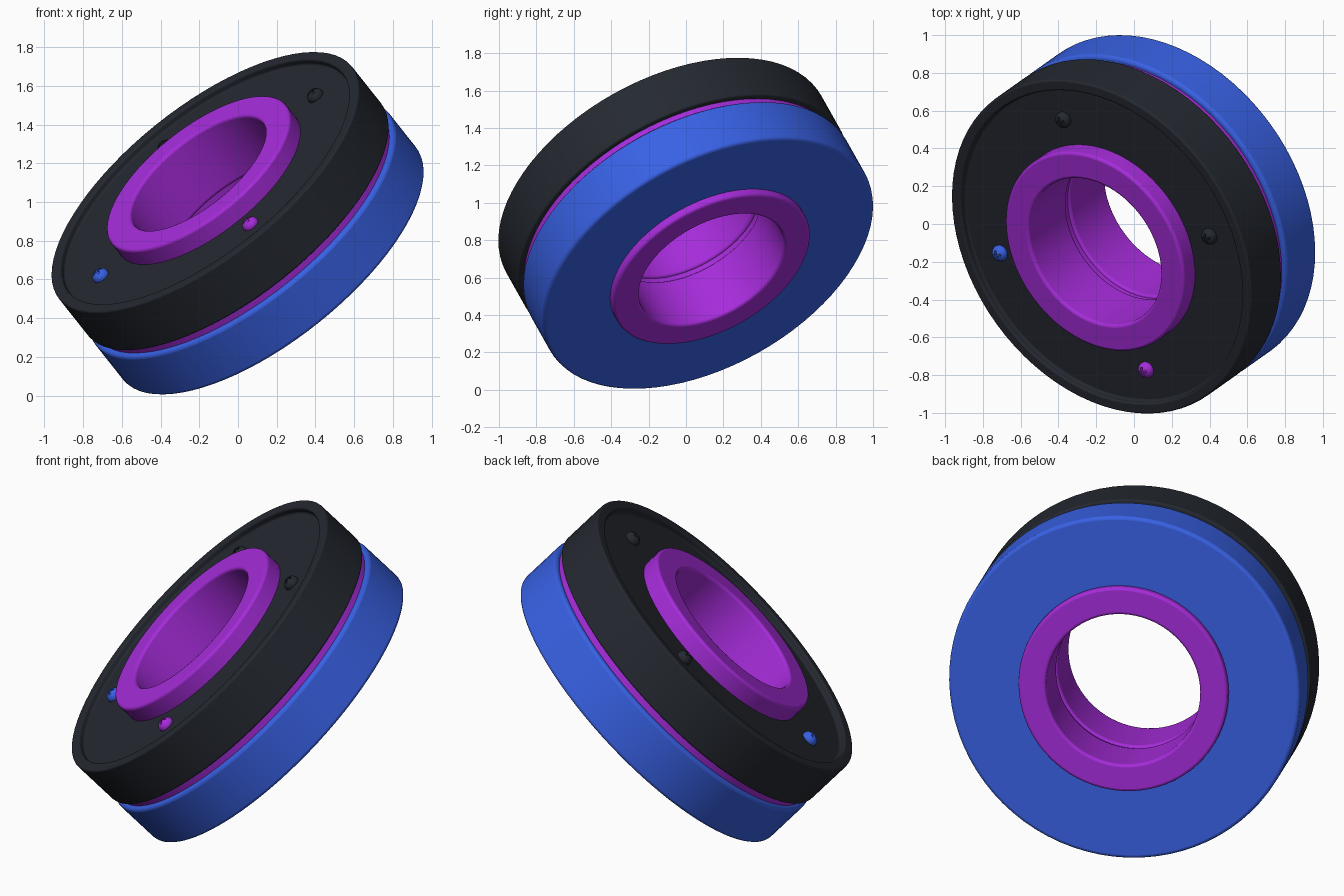
import bpy, bmesh, math
from mathutils import Vector, Matrix

if "Cube" in bpy.data.objects:
    bpy.data.objects.remove(bpy.data.objects["Cube"])

# Shared tilted axis of the whole wheel
AXIS = Vector((-0.569, -0.403, 0.717)).normalized()
ROT = Vector((0, 0, 1)).rotation_difference(AXIS).to_matrix().to_4x4()
PLACE = Matrix.Translation((0, 0, 0.888)) @ ROT


def material(name, rgb):
    m = bpy.data.materials.new(name)
    m.diffuse_color = (*rgb, 1)
    m.use_nodes = True
    m.node_tree.nodes["Principled BSDF"].inputs["Base Color"].default_value = m.diffuse_color
    return m


BLACK = material("black", (0.018, 0.022, 0.03))
BLUE = material("blue", (0.04, 0.12, 0.78))
PURPLE = material("purple", (0.38, 0.025, 0.7))


def new_object(name, bm, mat=None):
    bmesh.ops.recalc_face_normals(bm, faces=bm.faces)
    mesh = bpy.data.meshes.new(name)
    bm.to_mesh(mesh)
    bm.free()
    if mat:
        mesh.materials.append(mat)
    ob = bpy.data.objects.new(name, mesh)
    bpy.context.collection.objects.link(ob)
    return ob


def smooth(ob):
    bpy.ops.object.select_all(action='DESELECT')
    ob.select_set(True)
    bpy.context.view_layer.objects.active = ob
    bpy.ops.object.shade_smooth_by_angle(angle=math.radians(35))


def lathe(name, profile, mat, bevel=0, steps=80):
    """Spin a closed (radius, height) profile around local z."""
    bm = bmesh.new()
    verts = [bm.verts.new((r, 0, h)) for r, h in profile]
    edges = [bm.edges.new((verts[i - 1], verts[i])) for i in range(len(verts))]
    bmesh.ops.spin(bm, geom=verts + edges, cent=(0, 0, 0), axis=(0, 0, 1),
                   angle=math.tau, steps=steps)
    bmesh.ops.remove_doubles(bm, verts=bm.verts, dist=1e-5)
    ob = new_object(name, bm, mat)
    ob.matrix_world = PLACE
    if bevel:
        mod = ob.modifiers.new("bevel", 'BEVEL')
        mod.width = bevel
        mod.segments = 3
        mod.limit_method = 'ANGLE'
        mod.angle_limit = math.radians(40)
    smooth(ob)
    return ob


# Tyre halves: black with a recessed face, blue with a flat one
lathe("black_half", [(0.56, 0.022), (0.966, 0.022), (0.966, 0.304), (0.905, 0.304),
                     (0.905, 0.265), (0.56, 0.265)], BLACK, 0.01)
lathe("blue_half", [(0.56, -0.302), (0.966, -0.302), (0.966, -0.022),
                    (0.56, -0.022)], BLUE, 0.018)

# Hub tubes and the thin disc between the halves
for name, s, end in (("upper_hub", 1, 0.368), ("lower_hub", -1, 0.345)):
    lathe(name, [(0.424, 0.016 * s), (0.576, 0.016 * s), (0.576, end * s),
                 (0.424, end * s)], PURPLE, 0.015)
lathe("middle_disc", [(0.438, -0.024), (0.936, -0.024), (0.936, 0.024), (0.438, 0.024)], PURPLE)

# Screw head: a dome with a cross recess
bm = bmesh.new()
bmesh.ops.create_uvsphere(bm, u_segments=24, v_segments=12, radius=0.045)
bmesh.ops.scale(bm, vec=(1, 1, 0.85), verts=bm.verts)
head = new_object("screw_head", bm)

bm = bmesh.new()
w, l = 0.006, 0.027
cross = [(l, -w), (l, w), (w, w), (w, l), (-w, l), (-w, w),
         (-l, w), (-l, -w), (-w, -w), (-w, -l), (w, -l), (w, -w)]
face = bm.faces.new([bm.verts.new((x, y, 0.02)) for x, y in cross])
top = bmesh.ops.extrude_face_region(bm, geom=[face])["geom"]
bmesh.ops.translate(bm, vec=(0, 0, 0.05),
                    verts=[g for g in top if isinstance(g, bmesh.types.BMVert)])
cutter = new_object("cross_cutter", bm)
cutter.hide_render = True
cut = head.modifiers.new("cross", 'BOOLEAN')
cut.object = cutter
cut.solver = 'EXACT'
bpy.context.view_layer.update()
head_mesh = bpy.data.meshes.new_from_object(
    head.evaluated_get(bpy.context.evaluated_depsgraph_get()))
bpy.data.objects.remove(head)
bpy.data.objects.remove(cutter)

# Four screws around the recessed face
d = ROT.to_3x3().inverted() @ Vector((0.557, 0.041, 0.48))
start = math.atan2(d.y, d.x)
for i, mat in enumerate((BLACK, BLACK, BLUE, PURPLE)):
    mesh = head_mesh.copy()
    mesh.materials.clear()
    mesh.materials.append(mat)
    ob = bpy.data.objects.new(f"screw_{i + 1}", mesh)
    bpy.context.collection.objects.link(ob)
    ob.matrix_world = (PLACE @ Matrix.Rotation(start + i * math.pi / 2, 4, 'Z')
                       @ Matrix.Translation((0.725, 0, 0.272)))
    smooth(ob)
